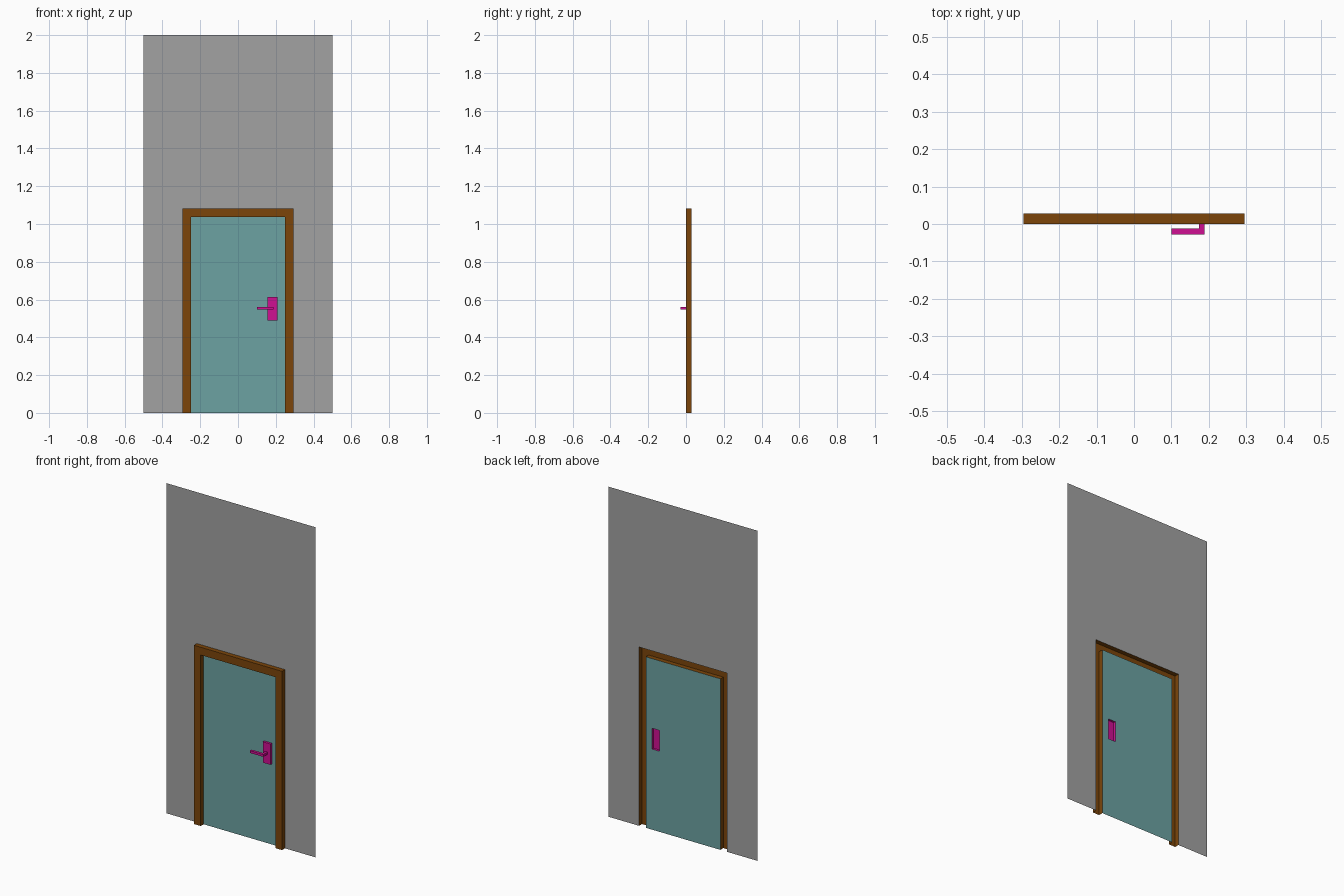
import bpy
import bmesh

cube = bpy.data.objects.get("Cube")
if cube:
    bpy.data.objects.remove(cube, do_unlink=True)

BACK, FRONT = 0.028, 0.0      # depth of the wall sheet and of the frame face
OUT, IN = 0.295, 0.25         # half widths of the frame
TOP, LINTEL = 1.083, 1.036    # outer and inner frame heights


def material(name, rgb):
    mat = bpy.data.materials.new(name)
    mat.use_nodes = True
    mat.diffuse_color = (*rgb, 1)
    mat.node_tree.nodes["Principled BSDF"].inputs["Base Color"].default_value = (*rgb, 1)
    return mat


grey = material("wall grey", (0.36, 0.36, 0.36))
teal = material("door teal", (0.15, 0.36, 0.36))
brown = material("frame brown", (0.20, 0.06, 0.003))
magenta = material("handle magenta", (0.62, 0.005, 0.29))


def add_object(name, bm, mat):
    mesh = bpy.data.meshes.new(name)
    bm.to_mesh(mesh)
    bm.free()
    mesh.materials.append(mat)
    obj = bpy.data.objects.new(name, mesh)
    bpy.context.collection.objects.link(obj)
    return obj


def sheet(name, outline, y, mat):
    """Flat upright face facing the front."""
    bm = bmesh.new()
    bm.faces.new([bm.verts.new((x, y, z)) for x, z in outline])
    return add_object(name, bm, mat)


def raised(name, outline, y, mat, skip_floor=False):
    """Raised face with side walls back to the wall sheet, left open behind."""
    bm = bmesh.new()
    front = [bm.verts.new((x, y, z)) for x, z in outline]
    back = [bm.verts.new((x, BACK, z)) for x, z in outline]
    bm.faces.new(front)
    for i in range(len(outline)):
        j = (i + 1) % len(outline)
        if skip_floor and outline[i][1] == outline[j][1] == 0:
            continue
        bm.faces.new((front[j], front[i], back[i], back[j]))
    return add_object(name, bm, mat)


def box(name, low, high, mat):
    bm = bmesh.new()
    bmesh.ops.create_cube(bm, size=1)
    for v in bm.verts:
        v.co = [(a + b) / 2 + c * (b - a) for a, b, c in zip(low, high, v.co)]
    return add_object(name, bm, mat)


def arch(half_out, half_in, top, inner_top):
    return [(-half_out, 0), (-half_in, 0), (-half_in, inner_top), (half_in, inner_top),
            (half_in, 0), (half_out, 0), (half_out, top), (-half_out, top)]


# Wall sheet with the doorway left open
sheet("wall", arch(0.5, OUT, 2, TOP), BACK, grey)

# Door frame, hollow from behind
raised("door_frame", arch(OUT, IN, TOP, LINTEL), FRONT, brown, skip_floor=True)

# Door leaf, pierced where the hollow handle plate sits
PX0, PX1, PZ0, PZ1 = 0.157, 0.208, 0.488, 0.614
sheet("door_leaf", [(-IN, 0), (IN, 0), (IN, LINTEL), (PX1, LINTEL), (PX1, PZ0), (PX0, PZ0),
                    (PX0, PZ1), (PX1, PZ1), (PX1, LINTEL), (-IN, LINTEL)], BACK, teal)

# Handle plate, stem and lever
raised("handle_plate", [(PX0, PZ0), (PX1, PZ0), (PX1, PZ1), (PX0, PZ1)], 0.014, magenta)
box("handle_stem", (0.174, -0.012, 0.547), (0.189, 0.014, 0.561), magenta)
box("handle_lever", (0.1, -0.028, 0.547), (0.189, -0.012, 0.561), magenta)
